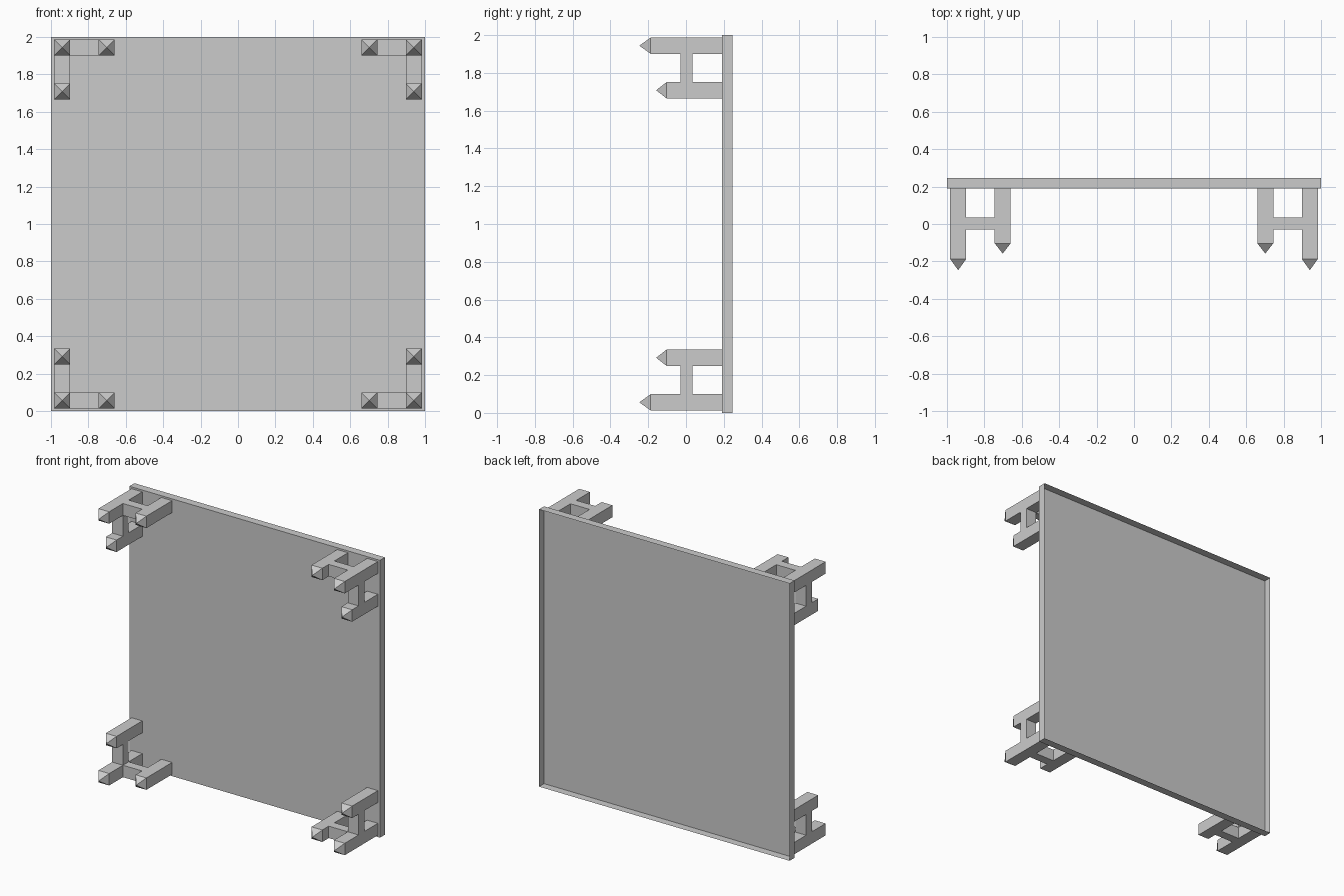
import bpy, bmesh

if "Cube" in bpy.data.objects:
    bpy.data.objects.remove(bpy.data.objects["Cube"])

H = 0.043      # half width of the square posts
FACE = 0.19    # front face of the panel, where the posts start


def make_object(name, bm):
    mesh = bpy.data.meshes.new(name)
    bm.to_mesh(mesh)
    bm.free()
    obj = bpy.data.objects.new(name, mesh)
    bpy.context.collection.objects.link(obj)
    return obj


def box(name, lo, hi, open_axis, open_ends):
    """Box from lo to hi, without the faces at the given ends of one axis."""
    bm = bmesh.new()
    bmesh.ops.create_cube(bm, size=2)
    bm.normal_update()
    gone = [f for f in bm.faces if round(f.normal[open_axis]) in open_ends]
    bmesh.ops.delete(bm, geom=gone, context='FACES_ONLY')
    for v in bm.verts:
        v.co = [lo[i] if v.co[i] < 0 else hi[i] for i in range(3)]
    return make_object(name, bm)


def post(name, x, z, shoulder, tip):
    """Square bar along y, open at the panel, with a pyramid point in front."""
    bm = bmesh.new()
    corners = [(-H, -H), (H, -H), (H, H), (-H, H)]
    back = [bm.verts.new((x + a, FACE, z + b)) for a, b in corners]
    front = [bm.verts.new((x + a, shoulder, z + b)) for a, b in corners]
    apex = bm.verts.new((x, tip, z))
    for i in range(4):
        j = (i + 1) % 4
        bm.faces.new((back[j], back[i], front[i], front[j]))
        bm.faces.new((front[j], front[i], apex))
    bm.normal_update()
    if bm.faces[:][0].normal.z > 0:
        bmesh.ops.reverse_faces(bm, faces=bm.faces[:])
    return make_object(name, bm)


# Square panel: a shallow tray, open at the back
box("panel", (-1, FACE, 0), (1, 0.247, 2), 1, (1,))

# Clusters of three pointed posts with two braces at every corner
for sx, side in ((-1, "left"), (1, "right")):
    for sz, level in ((-1, "bottom"), (1, "top")):
        tag = f"{level}_{side}"
        cx = sx * 0.94
        zc = 1 + sz * 0.944
        zn = 1 + sz * 0.708
        post(f"corner_post_{tag}", cx, zc, -0.187, -0.247)
        post(f"inner_post_{tag}", sx * 0.702, zc, -0.103, -0.158)
        post(f"upright_post_{tag}", cx, zn, -0.103, -0.158)
        # braces joining the posts
        xa, xb = sorted((sx * (0.94 - H), sx * (0.702 + H)))
        box(f"horizontal_brace_{tag}", (xa, -0.03, zc - H), (xb, 0.035, zc + H), 0, (-1, 1))
        za, zb = sorted((zc, zn))
        box(f"vertical_brace_{tag}", (cx - H, -0.03, za + H), (cx + H, 0.035, zb - H), 2, (-1, 1))
